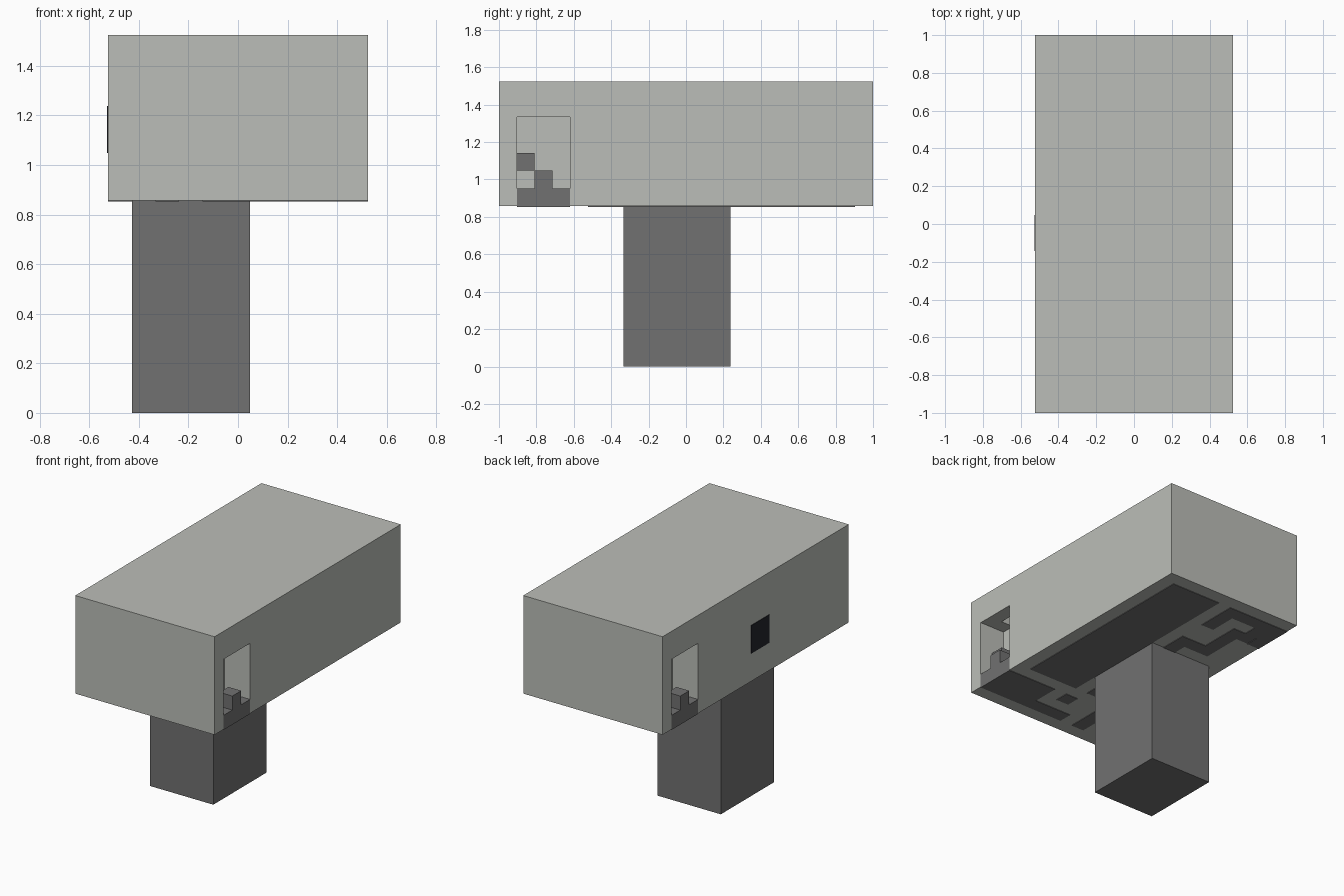
import bpy
from mathutils import Vector

cube = bpy.data.objects.get("Cube")
if cube:
    bpy.data.objects.remove(cube, do_unlink=True)

S = 2 / 21                      # one building block
W, L, BASE, TALL = 11, 21, 9, 7  # body size and height of its underside, in blocks
THIN = 0.04                     # plate thickness, in blocks


def material(name, rgb):
    m = bpy.data.materials.new(name)
    m.use_nodes = True
    m.diffuse_color = (*rgb, 1)
    bsdf = m.node_tree.nodes["Principled BSDF"]
    bsdf.inputs["Base Color"].default_value = (*rgb, 1)
    bsdf.inputs["Roughness"].default_value = 0.9
    return m


pale = material("pale_stone", (0.50, 0.515, 0.48))
dark = material("dark_stone", (0.165, 0.165, 0.165))
black = material("black_glass", (0.016, 0.018, 0.024))


def box(name, v, u, h, mat, turned=False):
    """Box from block ranges: v inward from the +x side, u from the front, h up.
    A turned box is rotated half a turn about the vertical axis."""
    if turned:
        v = (W - v[1], W - v[0])
        u = (L - u[1], L - u[0])
    bpy.ops.mesh.primitive_cube_add(size=1)
    ob = bpy.context.object
    ob.name = ob.data.name = name
    size = Vector((v[1] - v[0], u[1] - u[0], h[1] - h[0])) * S
    mid = Vector((W / 2 - sum(v) / 2, sum(u) / 2 - L / 2, sum(h) / 2)) * S
    for vert in ob.data.vertices:
        vert.co = Vector(a * b for a, b in zip(vert.co, size)) + mid
    ob.data.materials.append(mat)
    return ob


def carve(target, cutter):
    mod = target.modifiers.new("cut", 'BOOLEAN')
    mod.object, mod.operation, mod.solver = cutter, 'DIFFERENCE', 'EXACT'
    bpy.context.view_layer.update()
    graph = bpy.context.evaluated_depsgraph_get()
    mesh = bpy.data.meshes.new_from_object(target.evaluated_get(graph))
    target.modifiers.clear()
    target.data = mesh
    bpy.data.objects.remove(cutter, do_unlink=True)


TOP = BASE + TALL

# Main masses
body = box("body", (0, W), (0, L), (BASE, TOP), pale)
box("support_column", (5, 10), (7, 13), (0, BASE), dark)

# A doorway with a winding stair on each long side, half a turn apart
for side, turned in (("left", False), ("right", True)):
    carve(body, box("doorway_cutter", (-1, 2), (1, 4),
                    (BASE - 1, BASE + 5), pale, turned))
    carve(body, box("stairwell_cutter", (1, 2), (2, 4),
                    (BASE + 4, BASE + 6), pale, turned))
    box(side + "_threshold", (0, 2), (1, 4), (BASE, BASE + 1), dark, turned)
    box(side + "_lower_step", (0, 1), (2, 3), (BASE + 1, BASE + 2), dark, turned)
    box(side + "_upper_step", (1, 2), (1, 2), (BASE + 2, BASE + 3), dark, turned)

# Window on the right side
box("right_window", (W - THIN, W + THIN), (9, 11), (BASE + 2, BASE + 4), black)

# Dark floor panels showing on the underside
panels = {
    "long_floor": ((1, 5), (5, 20)),
    "front_floor": ((0, 4), (1, 4)),
    "front_passage": ((4, 7), (1, 2)),
    "front_strip": ((8, 9), (1, 4)),
    "front_spot": ((5, 6), (3, 4)),
    "inner_spot": ((6, 7), (5, 6)),
    "middle_strip": ((6, 7), (13, 15)),
    "middle_link": ((7, 8), (14, 15)),
    "middle_passage": ((8, 9), (14, 17)),
    "back_strip": ((6, 7), (17, 20)),
    "back_passage": ((7, 9), (19, 20)),
    "back_landing": ((9, 10), (18, 20)),
    "back_floor": ((10, 11), (17, 20)),
    "back_spot": ((8, 9), (17, 18)),
}
for name, (v, u) in panels.items():
    box(name, v, u, (BASE - THIN, BASE + THIN), dark)
